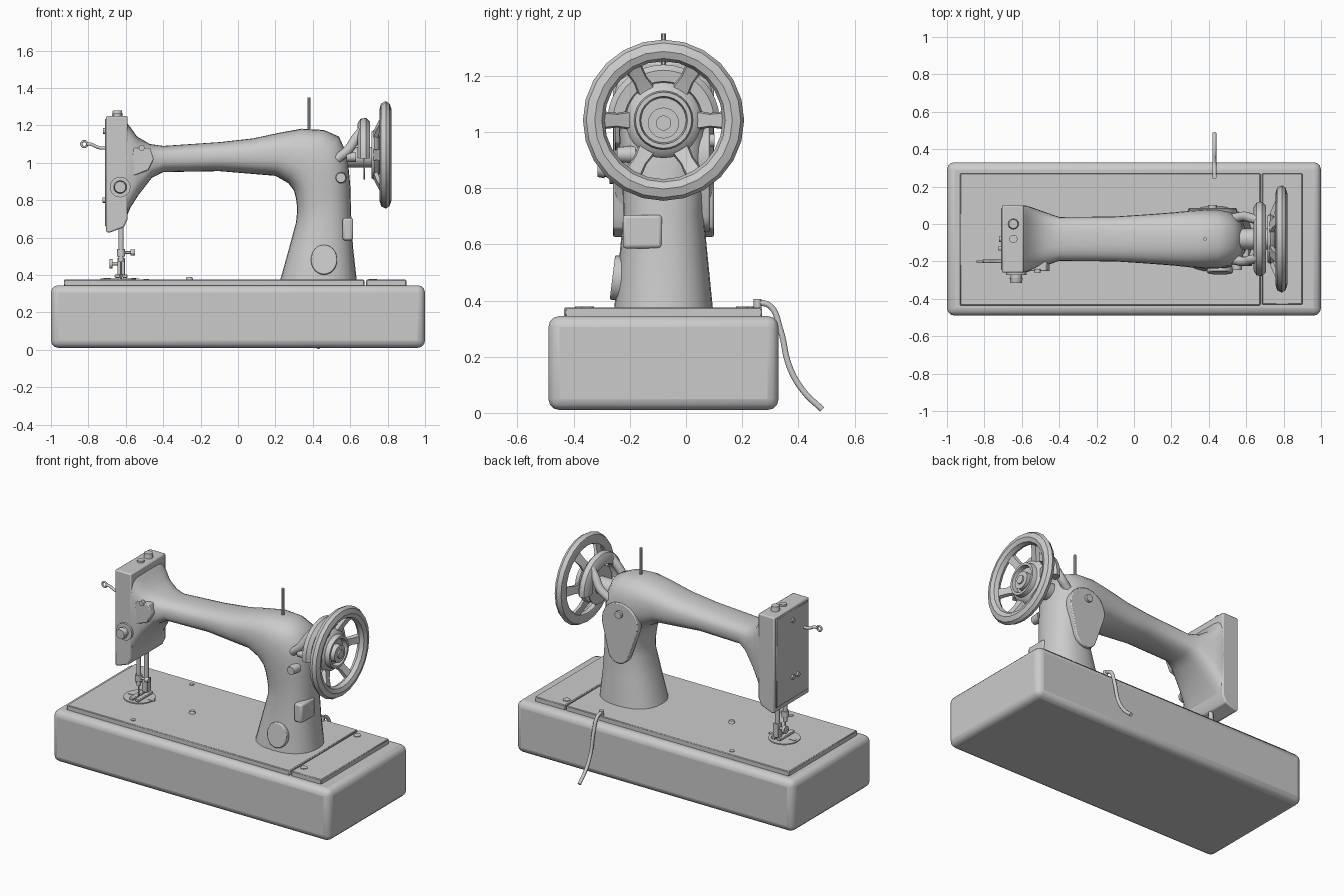
import bpy, bmesh, math
from math import sin, cos, pi, radians
from mathutils import Vector, Matrix

cube = bpy.data.objects.get("Cube")
if cube:
    bpy.data.objects.remove(cube, do_unlink=True)

grey = bpy.data.materials.new("plain grey")
grey.use_nodes = True
GREY = (0.6, 0.6, 0.6, 1)
grey.diffuse_color = GREY
grey.node_tree.nodes["Principled BSDF"].inputs["Base Color"].default_value = GREY
MID = -0.08  # depth of the machine's centre plane


def finish(name, bm, angle=35, bevel=0, segments=3):
    bmesh.ops.recalc_face_normals(bm, faces=bm.faces)
    me = bpy.data.meshes.new(name)
    bm.to_mesh(me)
    bm.free()
    me.materials.append(grey)
    ob = bpy.data.objects.new(name, me)
    bpy.context.collection.objects.link(ob)
    bpy.ops.object.select_all(action='DESELECT')
    ob.select_set(True)
    bpy.context.view_layer.objects.active = ob
    if bevel:
        mod = ob.modifiers.new("Bevel", 'BEVEL')
        mod.width, mod.segments = bevel, segments
    bpy.ops.object.shade_smooth_by_angle(angle=radians(angle))
    return ob


def box(name, lo, hi, bevel=0, segments=3):
    lo, hi = Vector(lo), Vector(hi)
    bm = bmesh.new()
    bmesh.ops.create_cube(bm, size=1, matrix=Matrix.Translation((lo + hi) / 2)
                          @ Matrix.Diagonal((*(hi - lo), 1)))
    return finish(name, bm, bevel=bevel, segments=segments)


def rod(name, a, b, r, r2=None, sides=16):
    a, b = Vector(a), Vector(b)
    turn = (b - a).to_track_quat('Z', 'Y').to_matrix().to_4x4()
    bm = bmesh.new()
    bmesh.ops.create_cone(bm, cap_ends=True, segments=sides, radius1=r,
                          radius2=r if r2 is None else r2, depth=(b - a).length,
                          matrix=Matrix.Translation((a + b) / 2) @ turn)
    return finish(name, bm)


def skin(name, rings, closed=False, angle=40):
    """Bridge rings of points; cap the ends unless closed."""
    bm = bmesh.new()
    loops = [[bm.verts.new(p) for p in ring] for ring in rings]
    n = len(loops[0])
    for i in range(len(loops) - (not closed)):
        a, b = loops[i], loops[(i + 1) % len(loops)]
        for j in range(n):
            bm.faces.new((a[j], a[(j + 1) % n], b[(j + 1) % n], b[j]))
    if not closed:
        bm.faces.new(loops[0])
        bm.faces.new(loops[-1])
    return finish(name, bm, angle)


def ring_x(name, profile, centre_z, steps=28, start=0, sweep=360):
    """Turn a closed (x, radius) profile about an axis along x."""
    full = sweep == 360
    rings = []
    for i in range(steps + (not full)):
        t = radians(start + sweep * i / steps)
        rings.append([(x, MID + r * cos(t), centre_z + r * sin(t)) for x, r in profile])
    return skin(name, rings, full)


def slab(name, outline, y0, y1, bevel=0.006):
    """Extrude an (x, z) outline along y."""
    bm = bmesh.new()
    face = bm.faces.new([bm.verts.new((x, y0, z)) for x, z in outline])
    out = bmesh.ops.extrude_face_region(bm, geom=[face])
    bmesh.ops.translate(bm, verts=[v for v in out["geom"] if isinstance(v, bmesh.types.BMVert)],
                        vec=(0, y1 - y0, 0))
    return finish(name, bm, bevel=bevel, segments=2)


def tube(name, points, r):
    cu = bpy.data.curves.new(name, 'CURVE')
    cu.dimensions, cu.bevel_depth, cu.bevel_resolution = '3D', r, 3
    cu.use_fill_caps = True
    sp = cu.splines.new('BEZIER')
    sp.bezier_points.add(len(points) - 1)
    sp.resolution_u = 6
    for bp, p in zip(sp.bezier_points, points):
        bp.co = p
        bp.handle_left_type = bp.handle_right_type = 'AUTO'
    cu.materials.append(grey)
    ob = bpy.data.objects.new(name, cu)
    bpy.context.collection.objects.link(ob)
    return ob


# Base case and bed plates
box("base_case", (-1, -0.49, 0.01), (1, 0.33, 0.345), 0.04, 3)
box("bed_plate", (-0.93, -0.435, 0.34), (0.675, 0.27, 0.375), 0.004, 1)
box("slide_plate", (0.685, -0.43, 0.34), (0.90, 0.27, 0.375), 0.004, 1)
rod("needle_plate", (-0.64, -0.1, 0.37), (-0.64, -0.1, 0.381), 0.095, sides=28)
rod("bed_knob", (-0.26, -0.1, 0.37), (-0.26, -0.1, 0.39), 0.022, 0.014)
for y in (0.225, -0.38):
    rod("bed_screw", (-0.49, y, 0.37), (-0.49, y, 0.379), 0.015)
for y in (0.2, -0.35):
    rod("slide_plate_screw", (0.72, y, 0.37), (0.72, y, 0.379), 0.022).scale.y = 1
for z in (-0.55, -0.7):
    box("feed_slot", (z - 0.02, -0.11, 0.38), (z + 0.02, -0.09, 0.384))

# Arm and column: (top x, top z, bottom x, bottom z, half depth, squareness)
sections = [
    (-0.60, 1.22, -0.60, 0.70, 0.180, 6), (-0.575, 1.19, -0.575, 0.76, 0.178, 5),
    (-0.54, 1.14, -0.53, 0.83, 0.165, 4), (-0.47, 1.10, -0.46, 0.92, 0.140, 3),
    (-0.40, 1.09, -0.40, 0.95, 0.117, 2.6), (-0.10, 1.11, -0.10, 0.955, 0.120, 2.5),
    (0.08, 1.13, 0.08, 0.94, 0.132, 2.5), (0.22, 1.16, 0.20, 0.93, 0.142, 2.5),
    (0.34, 1.182, 0.27, 0.89, 0.152, 2.5), (0.46, 1.175, 0.30, 0.85, 0.158, 2.5),
    (0.54, 1.14, 0.31, 0.81, 0.158, 2.5), (0.585, 1.04, 0.315, 0.77, 0.155, 2.5),
    (0.60, 0.88, 0.315, 0.73, 0.146, 2.4), (0.605, 0.72, 0.31, 0.68, 0.143, 2.3),
    (0.615, 0.55, 0.275, 0.55, 0.158, 2.3), (0.635, 0.37, 0.225, 0.37, 0.176, 2.3)]


def section(tx, tz, bx, bz, half, power, n=28):
    mid, axis = Vector((tx + bx, 0, tz + bz)) / 2, Vector((tx - bx, 0, tz - bz)) / 2
    pts = []
    for i in range(n):
        t = 2 * pi * i / n
        u, v = (math.copysign(abs(f) ** (2 / power), f) for f in (cos(t), sin(t)))
        pts.append(mid + axis * u + Vector((0, MID + half * v, 0)))
    return pts


skin("arm_and_column", [section(*s) for s in sections], angle=50)

# Head with its end plate, screws and front bracket
slab("head", [(-0.705, 0.63), (-0.69, 0.625), (-0.61, 0.655), (-0.59, 0.70),
              (-0.59, 1.25), (-0.705, 1.25)], MID - 0.18, MID + 0.18, 0.012)
box("face_plate", (-0.712, MID - 0.165, 0.66), (-0.70, MID + 0.165, 1.235), 0.003, 1)
for y, z in ((MID, 0.80), (MID, 1.17)):
    rod("face_screw", (-0.71, y, z), (-0.722, y, z), 0.015)
rod("presser_screw", (-0.645, 0.0, 1.24), (-0.645, 0.0, 1.28), 0.03, 0.024)
rod("oil_cap", (-0.645, -0.08, 1.24), (-0.645, -0.08, 1.262), 0.022)
slab("front_bracket", [(-0.58, 0.95), (-0.56, 0.93), (-0.48, 0.96), (-0.45, 1.02),
                       (-0.47, 1.08), (-0.56, 1.08)], -0.252, -0.20)
rod("bracket_screw", (-0.515, -0.24, 1.08), (-0.515, -0.262, 1.08), 0.016)
rod("tension_disc", (-0.63, -0.25, 0.87), (-0.63, -0.272, 0.87), 0.055, sides=24)
rod("tension_collar", (-0.63, -0.27, 0.87), (-0.63, -0.295, 0.87), 0.03)
rod("tension_knob", (-0.63, -0.29, 0.87), (-0.63, -0.315, 0.87), 0.035, 0.03)
tube("take_up_lever", [(-0.69, -0.2, 1.08), (-0.74, -0.2, 1.08), (-0.79, -0.2, 1.10),
                       (-0.81, -0.2, 1.10)], 0.009)
bpy.ops.mesh.primitive_torus_add(location=(-0.822, -0.2, 1.10), rotation=(pi / 2, 0, 0),
                                 major_radius=0.016, minor_radius=0.006,
                                 major_segments=16, minor_segments=8)
eye = bpy.context.object
eye.name = "lever_eye"
eye.data.materials.append(grey)
bpy.ops.object.shade_smooth()
rod("face_knob", (-0.70, -0.13, 0.80), (-0.725, -0.13, 0.80), 0.013)

# Needle bar, presser bar and foot
rod("needle_bar", (-0.625, -0.13, 0.66), (-0.625, -0.13, 0.47), 0.014)
rod("needle", (-0.625, -0.13, 0.48), (-0.625, -0.13, 0.38), 0.005, sides=8)
rod("presser_bar", (-0.625, -0.05, 0.66), (-0.625, -0.05, 0.42), 0.014)
rod("needle_clamp", (-0.625, -0.13, 0.54), (-0.625, -0.13, 0.50), 0.022)
rod("clamp_screw", (-0.62, -0.13, 0.52), (-0.565, -0.13, 0.52), 0.007)
rod("clamp_knob", (-0.575, -0.13, 0.52), (-0.55, -0.13, 0.52), 0.016)
rod("foot_screw", (-0.62, -0.05, 0.46), (-0.685, -0.05, 0.46), 0.009)
rod("foot_knob", (-0.67, -0.05, 0.46), (-0.688, -0.05, 0.46), 0.025)
box("foot_shank", (-0.645, -0.07, 0.40), (-0.605, -0.03, 0.49), 0.004)
for x in (-0.645, -0.605):
    box("foot_toe", (x - 0.014, -0.18, 0.385), (x + 0.014, -0.03, 0.402), 0.004)

# Column covers and fittings
oval = [(0.46 + 0.07 * cos(t * pi / 12), 0.48 + 0.08 * sin(t * pi / 12)) for t in range(24)]
front_cover = slab("front_cover", oval, -0.262, -0.215)
front_cover.matrix_world = (Matrix.Translation((0, -0.24, 0.48)) @ Matrix.Rotation(radians(-7), 4, 'X')
                            @ Matrix.Translation((0, 0.24, -0.48)))
pear = [(0.42 + 0.13 * cos(radians(a)), 0.91 + 0.13 * sin(radians(a))) for a in range(-15, 196, 15)]
pear += [(0.43 + 0.075 * cos(radians(a)), 0.72 + 0.075 * sin(radians(a))) for a in range(195, 346, 15)]
slab("back_cover", pear, 0.04, 0.085)
rod("back_cover_screw", (0.42, 0.08, 0.97), (0.42, 0.102, 0.97), 0.024)
box("side_cover", (0.56, -0.225, 0.585), (0.616, -0.085, 0.705), 0.012, 2)
rod("thread_stud", (0.55, -0.18, 0.92), (0.55, -0.245, 0.92), 0.032, 0.026)
rod("spool_pin", (0.38, MID, 1.15), (0.38, MID, 1.35), 0.009, sides=10)

# Winder arch between column and wheel
ring_x("winder_arch", [(0.64, 0.13), (0.70, 0.14), (0.705, 0.18), (0.685, 0.20),
                       (0.655, 0.195), (0.64, 0.17)], 1.04, 20, -5, 190)
for side in (-1, 1):
    tube("arch_strut", [(0.53, MID + side * 0.11, 1.02), (0.59, MID + side * 0.12, 1.07),
                        (0.63, MID + side * 0.11, 1.13), (0.67, MID + side * 0.10, 1.18)], 0.026)
rod("winder_knob", (0.58, -0.2, 1.03), (0.63, -0.2, 1.03), 0.025)
rod("winder_disc", (0.672, MID, 1.03), (0.678, MID, 1.03), 0.12, sides=24)
rod("wheel_shaft", (0.55, MID, 1.03), (0.76, MID, 1.03), 0.055)

# Hand wheel
AXLE = 1.042
ring_x("wheel_rim", [(0.765, 0.22), (0.785, 0.21), (0.81, 0.22), (0.82, 0.245),
                     (0.81, 0.275), (0.79, 0.287), (0.765, 0.275), (0.757, 0.245)], AXLE, 24)
ring_x("wheel_hub", [(0.715, 0.02), (0.715, 0.125), (0.73, 0.135), (0.745, 0.125),
                     (0.755, 0.105), (0.785, 0.10), (0.785, 0.085), (0.755, 0.08),
                     (0.755, 0.02)], AXLE, 28)
rod("wheel_clamp", (0.74, MID, AXLE - 0.01), (0.79, MID, AXLE - 0.01), 0.055, sides=24)
rod("wheel_screw", (0.78, MID, AXLE - 0.01), (0.80, MID, AXLE - 0.01), 0.027)
for k in range(6):
    turn = Matrix.Translation((0, MID, AXLE)) @ Matrix.Rotation(k * pi / 3 + radians(30), 4, 'X')
    ends = ((0.73, 0.11, 0.036), (0.75, 0.165, 0.026), (0.785, 0.235, 0.034))
    skin("wheel_spoke", [[turn @ Vector((x + dx, s * w, r)) for dx, s in
                          ((-0.012, -1), (0.012, -0.8), (0.012, 0.8), (-0.012, 1))]
                         for x, r, w in ends])

# Power cord
tube("power_cord", [(0.43, 0.25, 0.395), (0.43, 0.30, 0.38), (0.43, 0.335, 0.30),
                    (0.43, 0.37, 0.16), (0.43, 0.42, 0.075), (0.43, 0.485, 0.012)], 0.011)
rod("cord_plug", (0.43, 0.255, 0.37), (0.43, 0.255, 0.405), 0.014)
